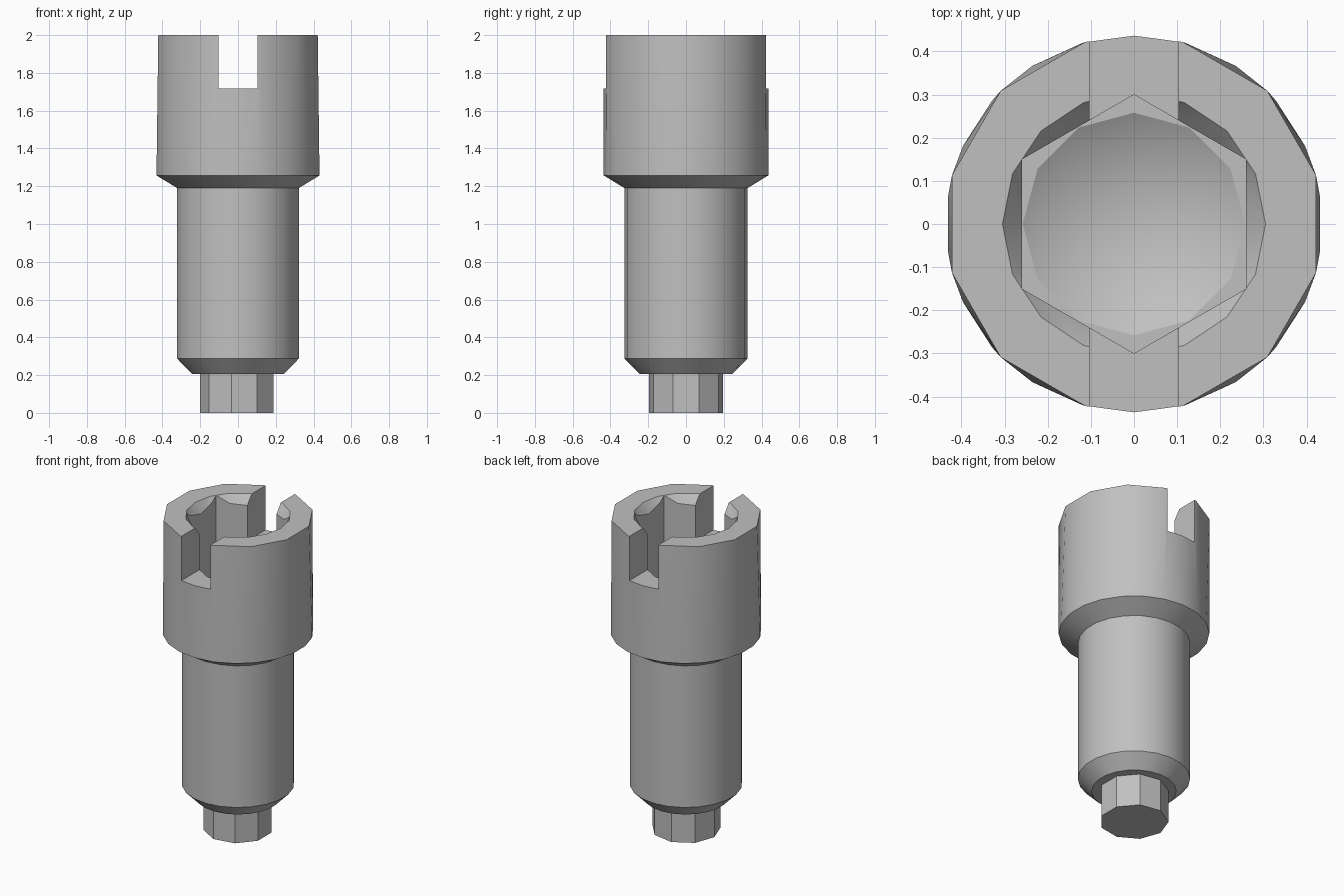
import bpy, bmesh
from math import cos, sin, radians

cube = bpy.data.objects.get("Cube")
if cube:
    bpy.data.objects.remove(cube, do_unlink=True)

steel = bpy.data.materials.new("grey steel")
steel.use_nodes = True
grey = (0.53, 0.53, 0.53, 1)
steel.diffuse_color = grey
steel.node_tree.nodes["Principled BSDF"].inputs["Base Color"].default_value = grey


def ring(radius, z, sides, start=90):
    """Regular polygon at one height."""
    angles = [radians(start + 360 * i / sides) for i in range(sides)]
    return [(radius * cos(a), radius * sin(a), z) for a in angles]


def solid(name, points):
    """Convex solid wrapped around stacked rings."""
    bm = bmesh.new()
    for p in points:
        bm.verts.new(p)
    out = bmesh.ops.convex_hull(bm, input=bm.verts)
    loose = {g for g in out["geom_interior"] if isinstance(g, bmesh.types.BMVert)}
    bmesh.ops.delete(bm, geom=list(loose), context="VERTS")
    bmesh.ops.recalc_face_normals(bm, faces=bm.faces)
    bmesh.ops.dissolve_limit(bm, angle_limit=0.002, verts=bm.verts, edges=bm.edges)
    mesh = bpy.data.meshes.new(name)
    bm.to_mesh(mesh)
    bm.free()
    mesh.materials.append(steel)
    obj = bpy.data.objects.new(name, mesh)
    bpy.context.collection.objects.link(obj)
    return obj


def activate(obj):
    bpy.ops.object.select_all(action="DESELECT")
    obj.select_set(True)
    bpy.context.view_layer.objects.active = obj


def cut(target, cutter):
    """Subtract the cutter, then discard it."""
    mod = target.modifiers.new("cut", "BOOLEAN")
    mod.operation = "DIFFERENCE"
    mod.solver = "EXACT"
    mod.object = cutter
    activate(target)
    bpy.ops.object.modifier_apply(modifier=mod.name)
    bpy.data.objects.remove(cutter, do_unlink=True)


# Drive tip and shaft with its lower bevel
tip = solid("drive_tip", ring(0.2, 0, 9, 180) + ring(0.2, 0.22, 9, 180))
shaft = solid("shaft", ring(0.245, 0.205, 22) + ring(0.325, 0.287, 22)
              + ring(0.325, 1.2, 22))

# Socket head: finer lower rim, coarser top rim with a point over each slot
rim = ring(0.437, 2, 12, 16.5 - 1.5) + ring(0.437, 2, 2, 90)
head = solid("socket_head", ring(0.325, 1.19, 22) + ring(0.436, 1.257, 22) + rim)

# Hexagonal socket, drilled cone floor and entry bevel
cut(head, solid("hex_cutter", ring(0.3, 1.4, 6) + ring(0.3, 2.1, 6)))
cut(head, solid("drill_cutter", ring(0.257, 1.45, 12) + ring(0.258, 1.4, 12)
                + [(0, 0, 1.25)]))
cut(head, solid("bevel_cutter", ring(0.245, 1.92, 16, 0) + ring(0.365, 2.08, 16, 0)))

# Cross slot from front to back
slot = [(x, y, z) for x in (-0.103, 0.103) for y in (-0.6, 0.6) for z in (1.717, 2.1)]
cut(head, solid("slot_cutter", slot))

for part in (tip, shaft, head):
    activate(part)
    bpy.ops.object.shade_smooth_by_angle(angle=radians(30))
